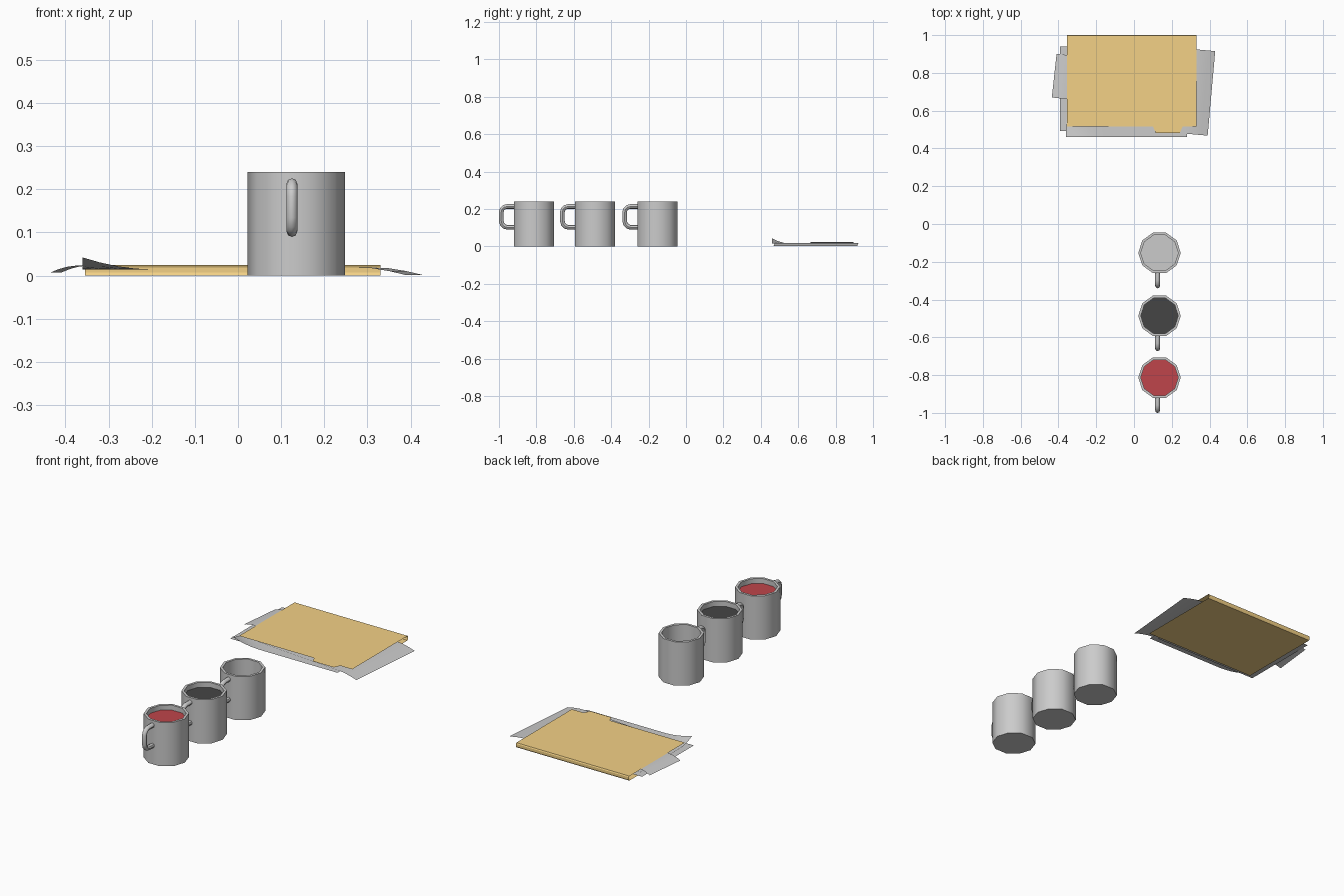
import bpy, bmesh
from math import sin, cos, pi, radians
from mathutils import Vector, Matrix

if "Cube" in bpy.data.objects:
    bpy.data.objects.remove(bpy.data.objects["Cube"])


def material(name, rgb):
    m = bpy.data.materials.new(name)
    m.diffuse_color = (*rgb, 1)
    m.use_nodes = True
    m.node_tree.nodes["Principled BSDF"].inputs["Base Color"].default_value = m.diffuse_color
    return m


def finish(bm, name, mat=None, smooth=True):
    me = bpy.data.meshes.new(name)
    bm.to_mesh(me)
    bm.free()
    ob = bpy.data.objects.new(name, me)
    bpy.context.collection.objects.link(ob)
    if mat:
        me.materials.append(mat)
    if smooth:
        bpy.ops.object.select_all(action='DESELECT')
        ob.select_set(True)
        bpy.context.view_layer.objects.active = ob
        bpy.ops.object.shade_smooth_by_angle(angle=radians(45))
    return ob


def ring(bm, r, z, c, n=10):
    return [bm.verts.new((c[0] + r * cos(2 * pi * i / n),
                          c[1] + r * sin(2 * pi * i / n), z)) for i in range(n)]


orange = material("folder_card", (0.9, 0.64, 0.24))
dark = material("dark_drink", (0.06, 0.06, 0.06))
red = material("red_drink", (0.52, 0.06, 0.07))
MX = 0.135


# Ten-sided mug: one wall profile, closed at outer and inner floor
def mug(name, y, drink=None):
    bm = bmesh.new()
    rings = [ring(bm, r, z, (MX, y)) for r, z in
             ((0.1125, 0), (0.1125, 0.24), (0.099, 0.24), (0.099, 0.018))]
    bm.faces.new(rings[0][::-1])
    for a, b in zip(rings, rings[1:]):
        for i in range(10):
            j = (i + 1) % 10
            bm.faces.new((a[i], a[j], b[j], b[i]))
    bm.faces.new(rings[-1])
    finish(bm, name)

    # Handle: round tube along a rounded C path
    path = [(-0.103, 0.213), (-0.145, 0.213), (-0.16, 0.209), (-0.171, 0.198),
            (-0.175, 0.183), (-0.175, 0.135), (-0.17, 0.118), (-0.158, 0.106),
            (-0.143, 0.102), (-0.103, 0.102)]
    pts = [Vector((MX - 0.01, y + a, z)) for a, z in path]
    bm = bmesh.new()
    n, loops = 8, []
    for k, p in enumerate(pts):
        t = (pts[min(k + 1, len(pts) - 1)] - pts[max(k - 1, 0)]).normalized()
        side = Vector((1, 0, 0))
        up = t.cross(side)
        loops.append([bm.verts.new(p + 0.0125 * (side * cos(2 * pi * i / n)
                                                 + up * sin(2 * pi * i / n)))
                      for i in range(n)])
    for a, b in zip(loops, loops[1:]):
        for i in range(n):
            j = (i + 1) % n
            bm.faces.new((a[i], a[j], b[j], b[i]))
    bmesh.ops.recalc_face_normals(bm, faces=bm.faces)
    finish(bm, name + "_handle")

    # Drink surface
    if drink:
        bm = bmesh.new()
        bm.faces.new(ring(bm, 0.099, 0.213, (MX, y)))
        finish(bm, name + "_drink", drink, False)


mug("empty_mug", -0.153)
mug("dark_mug", -0.486, dark)
mug("red_mug", -0.813, red)

# Folder: thin card bent round a spine at the back, tab on the top cover
bm = bmesh.new()
rows = [[bm.verts.new((x, y, z)) for x in (-0.355, 0.33)] for y, z in
        ((0.517, 0), (0.997, 0), (1, 0.007), (1, 0.019), (0.997, 0.025))]
for a, b in zip(rows, rows[1:]):
    bm.faces.new((a[0], b[0], b[1], a[1]))
front = [bm.verts.new((x, y, 0.025)) for x, y in
         ((-0.355, 0.517), (0.1, 0.517), (0.115, 0.483), (0.243, 0.483),
          (0.258, 0.517), (0.33, 0.517))]
bm.faces.new(front + [rows[-1][1], rows[-1][0]])
finish(bm, "folder", orange, False)


# Paper sheet: grid of given size, bent by a height function of (u, v) from a corner
def paper(name, corner, size, angle, height):
    bm = bmesh.new()
    n = 16
    grid = [[bm.verts.new((size[0] * i / n, size[1] * j / n,
                           height(size[0] * i / n, size[1] * j / n)))
             for i in range(n + 1)] for j in range(n + 1)]
    for j in range(n):
        for i in range(n):
            bm.faces.new((grid[j][i], grid[j][i + 1], grid[j + 1][i + 1], grid[j + 1][i]))
    bm.transform(Matrix.Translation((*corner, 0)) @ Matrix.Rotation(radians(angle), 4, 'Z'))
    finish(bm, name)


def ramp(d, width):
    return max(0.0, 1 - d / width) ** 2


W, D = 0.64, 0.449
# front sheet with its left corner curled up
paper("front_paper", (-0.36, 0.461), (W, D), 0,
      lambda u, v: 0.014 + 0.028 * ramp(u + 1.6 * v, 0.17))
# right sheet drooping at its right edge
paper("right_paper", (0.39 - W * cos(radians(5.1)), 0.468 + W * sin(radians(5.1))),
      (W, D), -5.1, lambda u, v: 0.0185 - 0.0175 * (max(0, u - W + 0.1) / 0.1) ** 1.5)
# flat sheet poking out on the left
paper("left_paper", (-0.392, 0.492), (W, D), 0, lambda u, v: 0.01)
# small sheet drooping at its left edge
paper("small_paper", (-0.435, 0.67), (0.33, 0.232), -6.2,
      lambda u, v: 0.0235 - 0.0165 * ramp(u, 0.07))
